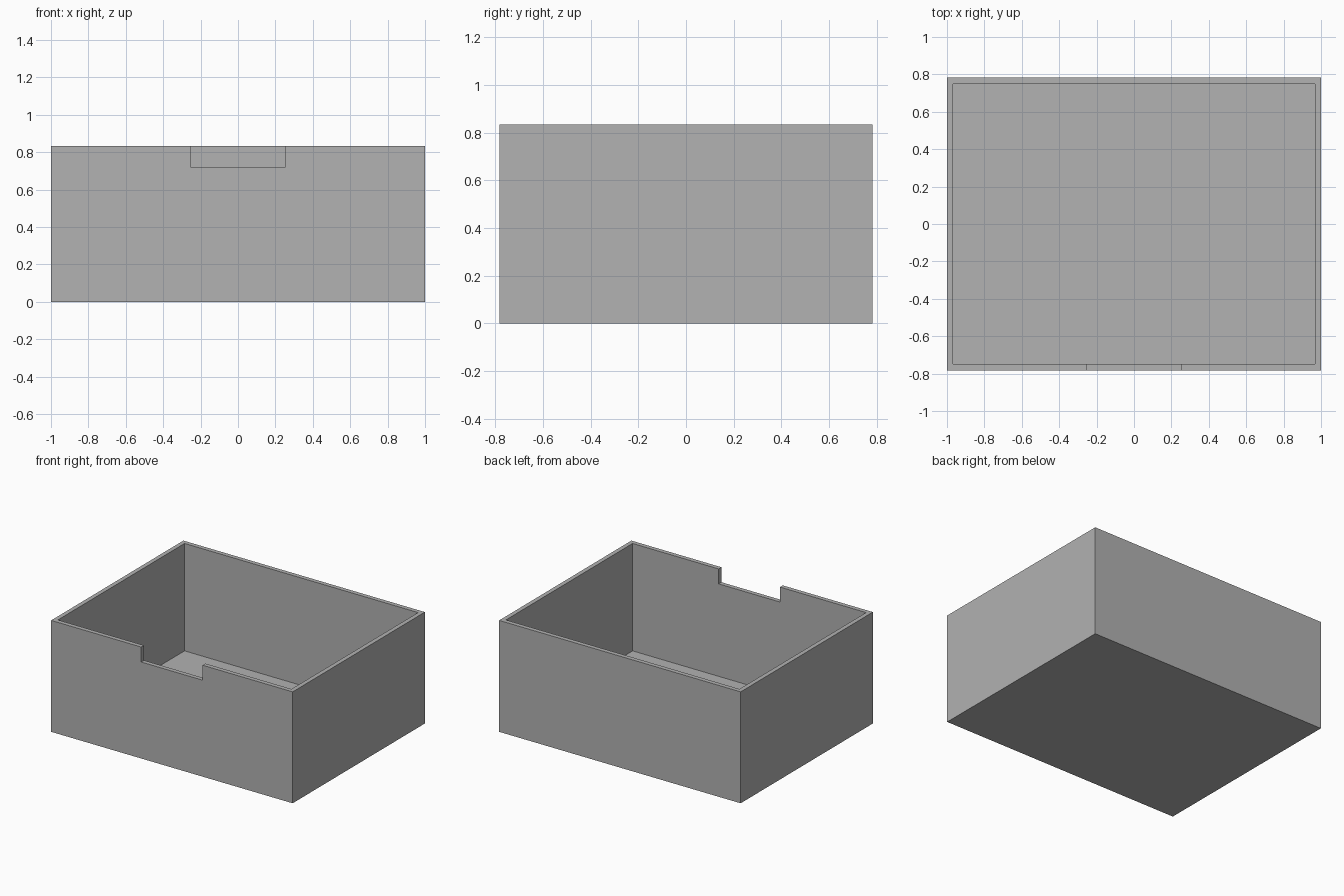
import bpy

WIDTH, DEPTH, HEIGHT = 2.0, 1.564, 0.834
WALL, FLOOR = 0.033, 0.03
NOTCH_HALF, NOTCH_Z = 0.254, 0.722

default = bpy.data.objects.get("Cube")
if default:
    bpy.data.objects.remove(default, do_unlink=True)

grey = bpy.data.materials.new("plain_grey")
grey.use_nodes = True
grey.diffuse_color = (0.445, 0.445, 0.445, 1)
grey.node_tree.nodes["Principled BSDF"].inputs["Base Color"].default_value = grey.diffuse_color


def box(name, low, high):
    """Axis-aligned box between two corners."""
    centre = [(a + b) / 2 for a, b in zip(low, high)]
    bpy.ops.mesh.primitive_cube_add(size=1, location=centre)
    ob = bpy.context.object
    ob.name = name
    ob.scale = [b - a for a, b in zip(low, high)]
    bpy.ops.object.transform_apply(location=True, rotation=False, scale=True)
    ob.data.materials.append(grey)
    return ob


def cut(target, cutter):
    """Subtract the cutter from the target, then remove it."""
    cutter.hide_render = True
    mod = target.modifiers.new(cutter.name, 'BOOLEAN')
    mod.operation = 'DIFFERENCE'
    mod.solver = 'EXACT'
    mod.object = cutter
    bpy.context.view_layer.objects.active = target
    bpy.ops.object.modifier_apply(modifier=mod.name)
    bpy.data.objects.remove(cutter, do_unlink=True)


# Solid tray body
x, y = WIDTH / 2, DEPTH / 2
tray = box("open_box", (-x, -y, 0), (x, y, HEIGHT))

# Hollow interior, open at the top
cut(tray, box("cavity", (WALL - x, WALL - y, FLOOR), (x - WALL, y - WALL, HEIGHT + 0.2)))

# Finger notch through the front wall only
cut(tray, box("finger_notch", (-NOTCH_HALF, -y - 0.1, NOTCH_Z),
              (NOTCH_HALF, -y + 0.2, HEIGHT + 0.1)))
